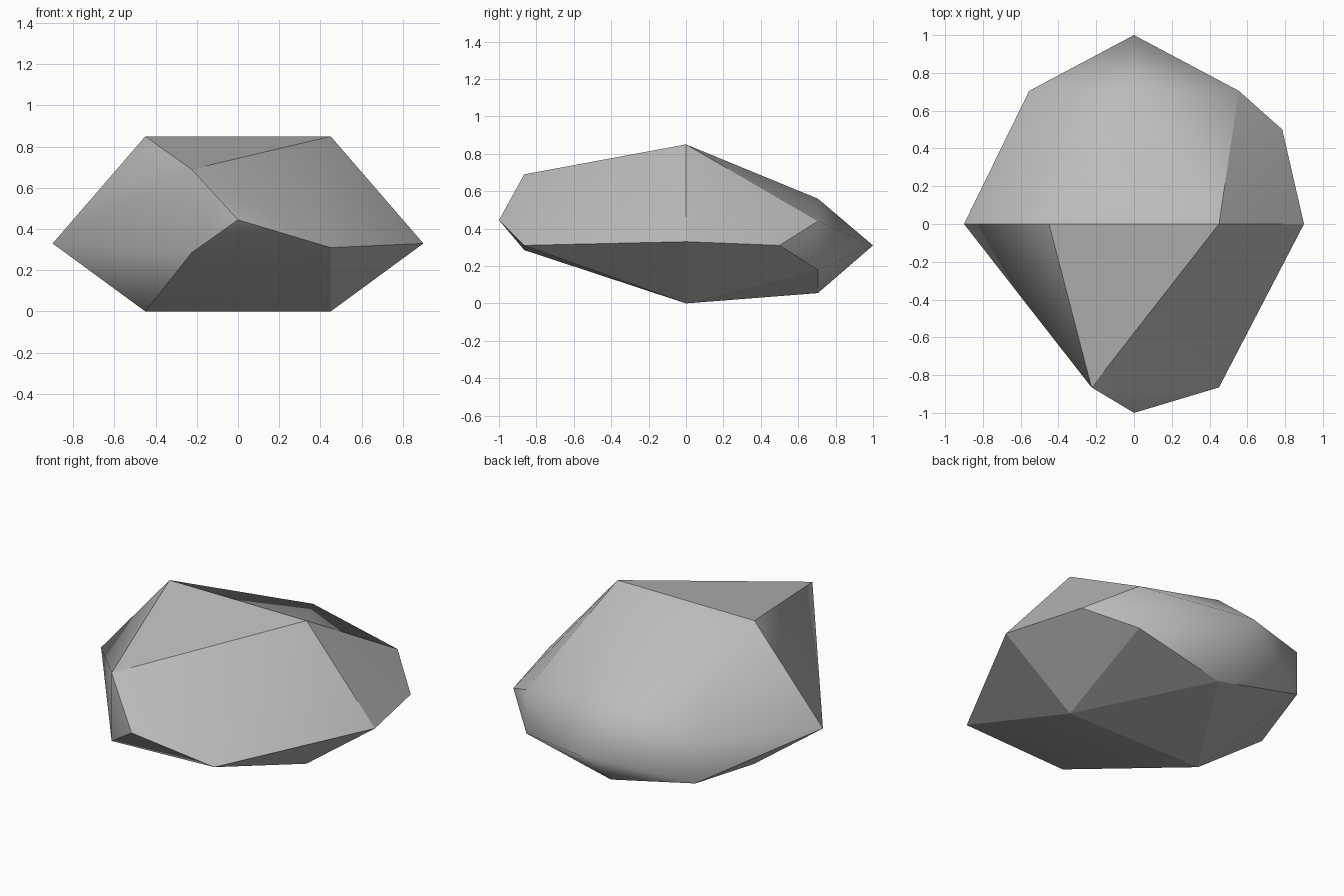
import bpy
import bmesh

default_cube = bpy.data.objects.get("Cube")
if default_cube:
    bpy.data.objects.remove(default_cube, do_unlink=True)

# One stone-grey material
stone = bpy.data.materials.new("stone grey")
stone.use_nodes = True
grey = (0.5, 0.5, 0.5, 1.0)
stone.diffuse_color = grey
stone.node_tree.nodes["Principled BSDF"].inputs["Base Color"].default_value = grey

# Corners of the rock that come in mirrored left and right pairs
pairs = {
    "top": (0.45, 0, 0.85),
    "side": (0.9, 0, 0.33),
    "base": (0.45, 0, 0),
    "back_upper": (0.555, 0.705, 0.44),
    "back_lower": (0.555, 0.705, 0.18),
}

# Corners that stand alone and make the rock irregular
singles = {
    "brow": (-0.225, -0.865, 0.69),
    "nose": (0, -1, 0.445),
    "cheek": (0.45, -0.865, 0.31),
    "chin": (-0.225, -0.865, 0.285),
    "back_tip": (0, 1, 0.31),
    "back_ridge": (0, 0.705, 0.56),
    "back_foot": (0, 0.705, 0.055),
    "corner": (0.785, 0.5, 0.31),
}

# Outlines of the chipped facets; their borders stay crisp
facets = [
    "top_l top_r brow",
    "top_l brow nose cheek side_l",
    "top_r brow nose chin base_r side_r",
    "nose chin base_r base_l cheek",
    "cheek base_l side_l",
    "side_l top_l back_upper_l corner",
    "side_l base_l back_lower_l corner",
    "base_l back_lower_l back_foot",
    "base_l back_foot base_r",
    "base_r back_foot back_lower_r",
    "base_r back_lower_r side_r",
]

bm = bmesh.new()
corner = {name: bm.verts.new(co) for name, co in singles.items()}
for name, (x, y, z) in pairs.items():
    corner[name + "_l"] = bm.verts.new((x, y, z))
    corner[name + "_r"] = bm.verts.new((-x, y, z))

# Wrap a convex skin around the corners
bmesh.ops.convex_hull(bm, input=list(bm.verts))
bmesh.ops.recalc_face_normals(bm, faces=list(bm.faces))
for face in bm.faces:
    face.smooth = True

# Crease the facet borders, leaving the rest softly shaded
for outline in facets:
    names = outline.split()
    for first, second in zip(names, names[1:] + names[:1]):
        edge = bm.edges.get((corner[first], corner[second]))
        if edge:
            edge.smooth = False

mesh = bpy.data.meshes.new("rock")
bm.to_mesh(mesh)
bm.free()
mesh.materials.append(stone)
rock = bpy.data.objects.new("rock", mesh)
bpy.context.collection.objects.link(rock)
